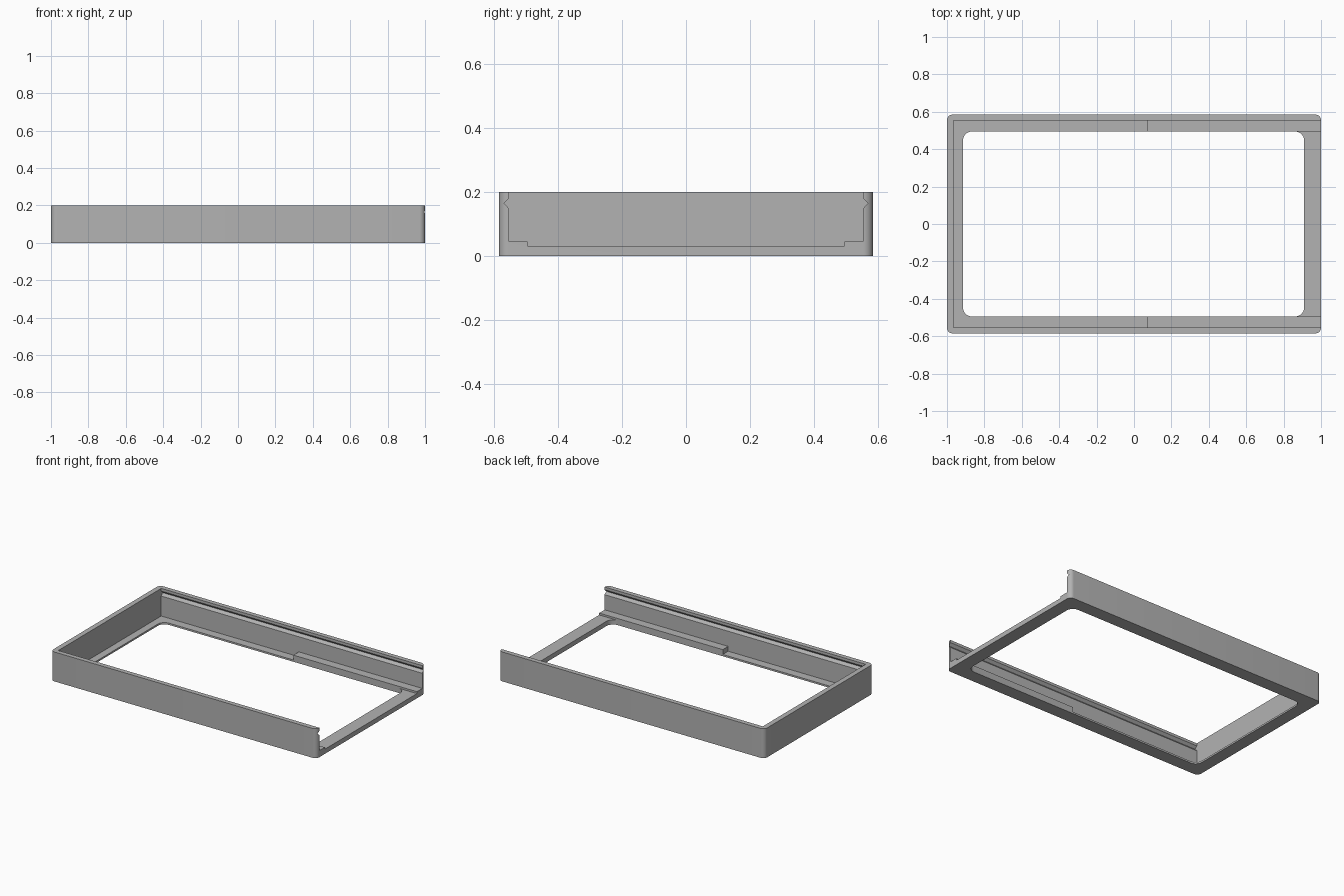
import bpy, bmesh, math
from mathutils import Vector

old = bpy.data.objects.get("Cube")
if old:
    bpy.data.objects.remove(old, do_unlink=True)

LENGTH, WIDTH, HEIGHT = 2.0, 1.17, 0.2
WALL_Y, WALL_X = 0.553, -0.965      # inner faces of the walls
OPEN_Y = 0.495                      # half width of the floor opening
FLOOR, BAR, LEDGE = 0.012, 0.032, 0.045
LEDGE_START = 0.07

grey = bpy.data.materials.new("Plain grey")
grey.use_nodes = True
colour = (0.45, 0.45, 0.45, 1)
grey.diffuse_color = colour
grey.node_tree.nodes["Principled BSDF"].inputs["Base Color"].default_value = colour


def prism(name, outline, offset):
    """Extrude a closed 3D outline along an offset."""
    bm = bmesh.new()
    face = bm.faces.new([bm.verts.new(p) for p in outline])
    made = bmesh.ops.extrude_face_region(bm, geom=[face])["geom"]
    moved = [v for v in made if isinstance(v, bmesh.types.BMVert)]
    bmesh.ops.translate(bm, verts=moved, vec=Vector(offset))
    bmesh.ops.recalc_face_normals(bm, faces=bm.faces)
    mesh = bpy.data.meshes.new(name)
    bm.to_mesh(mesh)
    bm.free()
    obj = bpy.data.objects.new(name, mesh)
    mesh.materials.append(grey)
    bpy.context.collection.objects.link(obj)
    return obj


def rounded_rect(x0, x1, half_y, radius, z, steps=8):
    """Outline of a rectangle with rounded corners."""
    centres = [(x1 - radius, half_y - radius), (x0 + radius, half_y - radius),
               (x0 + radius, radius - half_y), (x1 - radius, radius - half_y)]
    points = []
    for i, (cx, cy) in enumerate(centres):
        for s in range(steps + 1):
            a = (i + s / steps) * math.pi / 2
            points.append((cx + radius * math.cos(a), cy + radius * math.sin(a), z))
    return points


def cut(body, cutter):
    """Subtract the cutter and throw it away."""
    mod = body.modifiers.new("cut", 'BOOLEAN')
    mod.operation = 'DIFFERENCE'
    mod.solver = 'EXACT'
    mod.object = cutter
    bpy.context.view_layer.objects.active = body
    bpy.ops.object.modifier_apply(modifier=mod.name)
    bpy.data.objects.remove(cutter, do_unlink=True)


# Outer block with rounded vertical corners
tray = prism("sliding_lid_tray_frame",
             rounded_rect(-LENGTH / 2, LENGTH / 2, WIDTH / 2, 0.03, 0), (0, 0, HEIGHT))

# Main cavity: end bar, ledges, walls and V grooves, open at one end
half = [(OPEN_Y, BAR), (OPEN_Y, LEDGE), (WALL_Y, LEDGE), (WALL_Y, 0.148),
        (0.569, 0.165), (WALL_Y, 0.182), (WALL_Y, 0.3)]
profile = half + [(-y, z) for y, z in reversed(half)]
cut(tray, prism("cavity_cutter", [(WALL_X, y, z) for y, z in profile], (2.2, 0, 0)))

# Deeper pocket with a thin floor where the ledges stop
pocket = [(WALL_X, -WALL_Y, FLOOR), (LEDGE_START, -WALL_Y, FLOOR),
          (LEDGE_START, WALL_Y, FLOOR), (WALL_X, WALL_Y, FLOOR)]
cut(tray, prism("pocket_cutter", pocket, (0, 0, 0.1)))

# Rounded opening through the floor, lower part only below the ledge tops
cut(tray, prism("opening_cutter",
                rounded_rect(-0.915, 0.91, OPEN_Y, 0.05, -0.1), (0, 0, 0.3)))

# Smooth corners, crisp edges
bpy.ops.object.select_all(action='DESELECT')
tray.select_set(True)
bpy.context.view_layer.objects.active = tray
bpy.ops.object.shade_smooth_by_angle(angle=math.radians(30))
